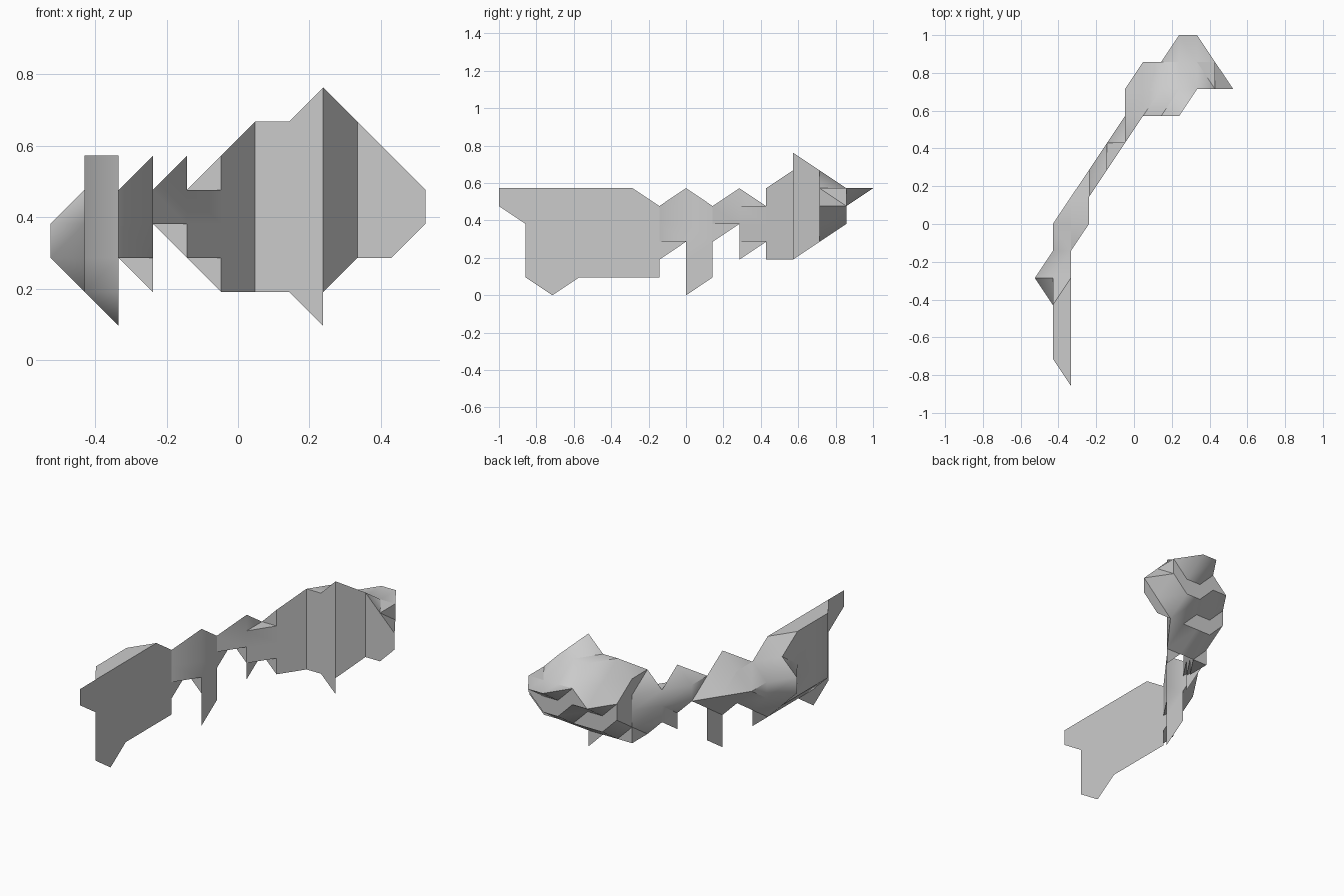
import bpy, bmesh, math
from itertools import product, combinations

if "Cube" in bpy.data.objects:
    bpy.data.objects.remove(bpy.data.objects["Cube"])

# The form is a faceted skin on a coarse lattice: 11 x 14 x 8 steps.
DX, DY, DZ = 1.05 / 11, 2 / 14, 0.763 / 8

# For each x station: first y station, then lowest and highest level per y station
STATIONS = [
    (5, "3", "4"),
    (2, "222234", "666544"),
    (0, "510111134", "666666554"),
    (7, "014", "655"),
    (9, "23", "65"),
    (10, "224", "665"),
    (11, "235", "765"),
    (11, "235", "776"),
    (11, "1346", "8766"),
    (12, "346", "766"),
    (12, "35", "66"),
    (12, "4", "5"),
]
solid = {(i, j0 + n, k)
         for i, (j0, lows, highs) in enumerate(STATIONS)
         for n, (lo, hi) in enumerate(zip(lows, highs))
         for k in range(int(lo), int(hi) + 1)}


def step(p, q):
    return sum(abs(a - b) for a, b in zip(p, q))


def groups(points):
    """Split the corners of one cell into edge-connected groups."""
    left = set(points)
    while left:
        group, todo = set(), [left.pop()]
        while todo:
            p = todo.pop()
            group.add(p)
            near = {q for q in left if step(p, q) == 1}
            left -= near
            todo += near
        yield group


def hull(points):
    """Outward polygons of the convex hull of a corner group."""
    bm = bmesh.new()
    for p in sorted(points):
        bm.verts.new(p)
    bmesh.ops.convex_hull(bm, input=bm.verts[:])
    bmesh.ops.dissolve_limit(bm, angle_limit=0.01, verts=bm.verts[:], edges=bm.edges[:])
    bmesh.ops.recalc_face_normals(bm, faces=bm.faces[:])
    polys = [[tuple(round(c) for c in v.co) for v in f.verts] for f in bm.faces]
    bm.free()
    return polys


def flat(points):
    """One polygon around a group that lies in a single lattice plane."""
    mid = [sum(c) / len(points) for c in zip(*points)]
    a, b = [n for n in range(3) if len({p[n] for p in points}) > 1]
    return sorted(points, key=lambda p: math.atan2(p[b] - mid[b], p[a] - mid[a]))


def sides(g):
    """The corners of a group on each side of its cell."""
    for n in range(3):
        for value in {p[n] for p in g}:
            yield frozenset(p for p in g if p[n] == value)


skin, sheets = {}, {}


def toggle(i, poly):
    """Walls shared by two solid cells cancel out."""
    key = frozenset(poly)
    skin[key] = None if key in skin else (i, poly)


for cell in product(range(11), range(14), range(8)):
    corners = [tuple(c + d for c, d in zip(cell, s)) for s in product((0, 1), repeat=3)]
    for g in groups([p for p in corners if p in solid]):
        if len(g) < 3:
            continue
        walls = [s for s in sides(g) if len(s) > 2]
        if frozenset(g) in walls:                      # thin sheet
            sheets.setdefault(frozenset(g), (cell[0], flat(g)))
            continue
        split = any(len(s) == 2 and step(*s) == 2 for s in sides(g))
        if len(g) != 5 and not split:                  # plain convex cell
            for poly in hull(g):
                toggle(cell[0], poly)
            continue
        # Hollow cell: thin walls plus a solid wedge in each full corner
        for s in walls:
            sheets.setdefault(s, (cell[0], flat(s)))
        for p in g:
            near = [q for q in g if step(p, q) == 1]
            if len(near) == 3:
                for poly in hull([p] + near):
                    if not any(set(poly) < s for s in walls):
                        toggle(cell[0], poly)
for key, value in sheets.items():
    skin.setdefault(key, value)


def build(name, first, last):
    verts, faces = {}, []
    for item in skin.values():
        if item and first <= item[0] <= last:
            faces.append([verts.setdefault(p, len(verts)) for p in item[1]])
    coords = [((i - 5.5) * DX, (j - 7) * DY, k * DZ) for i, j, k in verts]
    mesh = bpy.data.meshes.new(name)
    mesh.from_pydata(coords, [], faces)
    obj = bpy.data.objects.new(name, mesh)
    bpy.context.collection.objects.link(obj)
    bpy.ops.object.select_all(action='DESELECT')
    obj.select_set(True)
    bpy.context.view_layer.objects.active = obj
    bpy.ops.object.shade_smooth_by_angle(angle=math.radians(40))


# Broad plate end, stepped link, bulky rounded end
build("plate_end", 0, 1)
build("stepped_link", 2, 4)
build("bulky_end", 5, 10)
